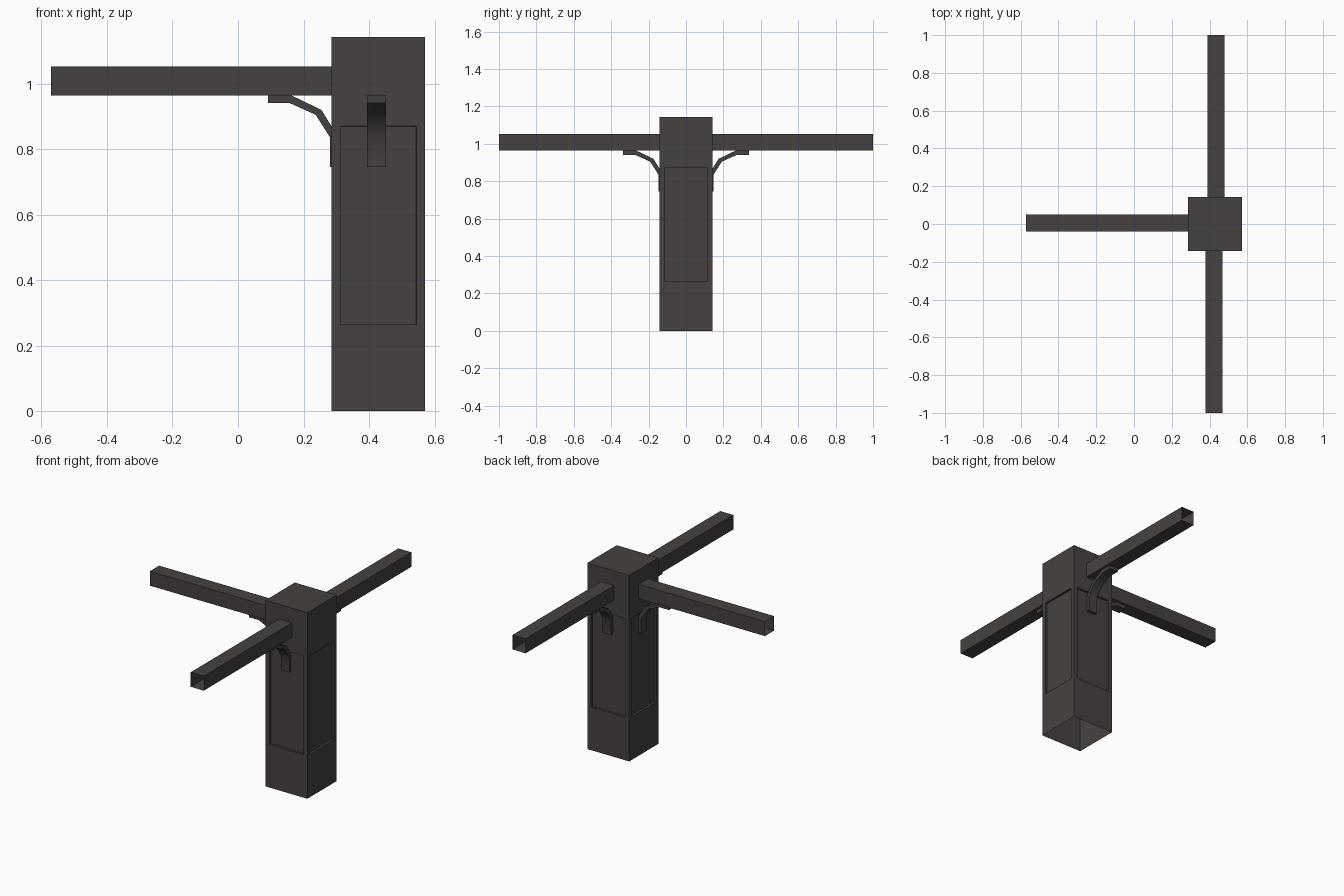
import bpy, bmesh, math
from mathutils import Matrix, Vector

if "Cube" in bpy.data.objects:
    bpy.data.objects.remove(bpy.data.objects["Cube"])

C = 0.4287      # x of the post centre
H = 0.1425      # half width of the post
TOP = 1.143     # post height

mat = bpy.data.materials.new("dark charcoal")
mat.diffuse_color = (0.060, 0.053, 0.050, 1)
mat.use_nodes = True
mat.node_tree.nodes["Principled BSDF"].inputs["Base Color"].default_value = mat.diffuse_color


def finish(bm, name, turn=0.0):
    """Turn a part about the post axis, move it to the post and link it."""
    bm.transform(Matrix.Translation((C, 0, 0)) @ Matrix.Rotation(turn, 4, 'Z'))
    me = bpy.data.meshes.new(name)
    bm.to_mesh(me)
    bm.free()
    me.materials.append(mat)
    ob = bpy.data.objects.new(name, me)
    bpy.context.collection.objects.link(ob)
    return ob


def box(x0, x1, y0, y1, z0, z1):
    bm = bmesh.new()
    bmesh.ops.create_cube(bm, size=1)
    for v in bm.verts:
        v.co = Vector((x1 if v.co.x > 0 else x0,
                       y1 if v.co.y > 0 else y0,
                       z1 if v.co.z > 0 else z0))
    bm.normal_update()
    return bm


def remove_faces(bm, direction):
    bm.normal_update()
    doomed = [f for f in bm.faces if f.normal.dot(Vector(direction)) > 0.9]
    bmesh.ops.delete(bm, geom=doomed, context='FACES')


# Post: open underneath, a sunken panel on each side
bm = box(-H, H, -H, H, 0, TOP)
remove_faces(bm, (0, 0, -1))
rim = 0.027
for z in (0.265 - rim, 0.870 + rim):
    bmesh.ops.bisect_plane(bm, geom=bm.verts[:] + bm.edges[:] + bm.faces[:],
                           plane_co=(0, 0, z), plane_no=(0, 0, 1))
bm.normal_update()
panels = [f for f in bm.faces
          if abs(f.normal.z) < 0.1 and 0.3 < f.calc_center_median().z < 0.8]
bmesh.ops.inset_individual(bm, faces=panels, thickness=rim, use_even_offset=True)
bmesh.ops.inset_individual(bm, faces=panels, thickness=0.0005, depth=-0.013)
finish(bm, "post")

# Bracket outline, seen from the front, relative to the post axis
outline = [(0.0915, 0.964), (0.0915, 0.941), (0.157, 0.941), (0.237, 0.905),
           (0.2815, 0.835), (0.2815, 0.746), (0.304, 0.746), (0.304, 0.840),
           (0.2546, 0.920), (0.163, 0.964)]

# Three beams, each with a curved bracket, turned about the post
for side, turn in (("left", 0), ("front", math.pi / 2), ("back", -math.pi / 2)):
    # Beam: a hollow square tube, open at both ends
    bm = box(-1, -H, -0.039, 0.050, 0.964, 1.053)
    remove_faces(bm, (-1, 0, 0))
    remove_faces(bm, (1, 0, 0))
    finish(bm, side + "_beam", turn)

    # Bracket: outline pushed out across the beam
    bm = bmesh.new()
    face = bm.faces.new([bm.verts.new((x - C, -0.0235, z)) for x, z in outline])
    out = bmesh.ops.extrude_face_region(bm, geom=[face])
    bmesh.ops.translate(bm, vec=(0, 0.058, 0),
                        verts=[g for g in out["geom"] if isinstance(g, bmesh.types.BMVert)])
    bmesh.ops.recalc_face_normals(bm, faces=bm.faces[:])
    ob = finish(bm, side + "_bracket", turn)
    bpy.ops.object.select_all(action='DESELECT')
    ob.select_set(True)
    bpy.context.view_layer.objects.active = ob
    bpy.ops.object.shade_smooth_by_angle(angle=math.radians(40))
